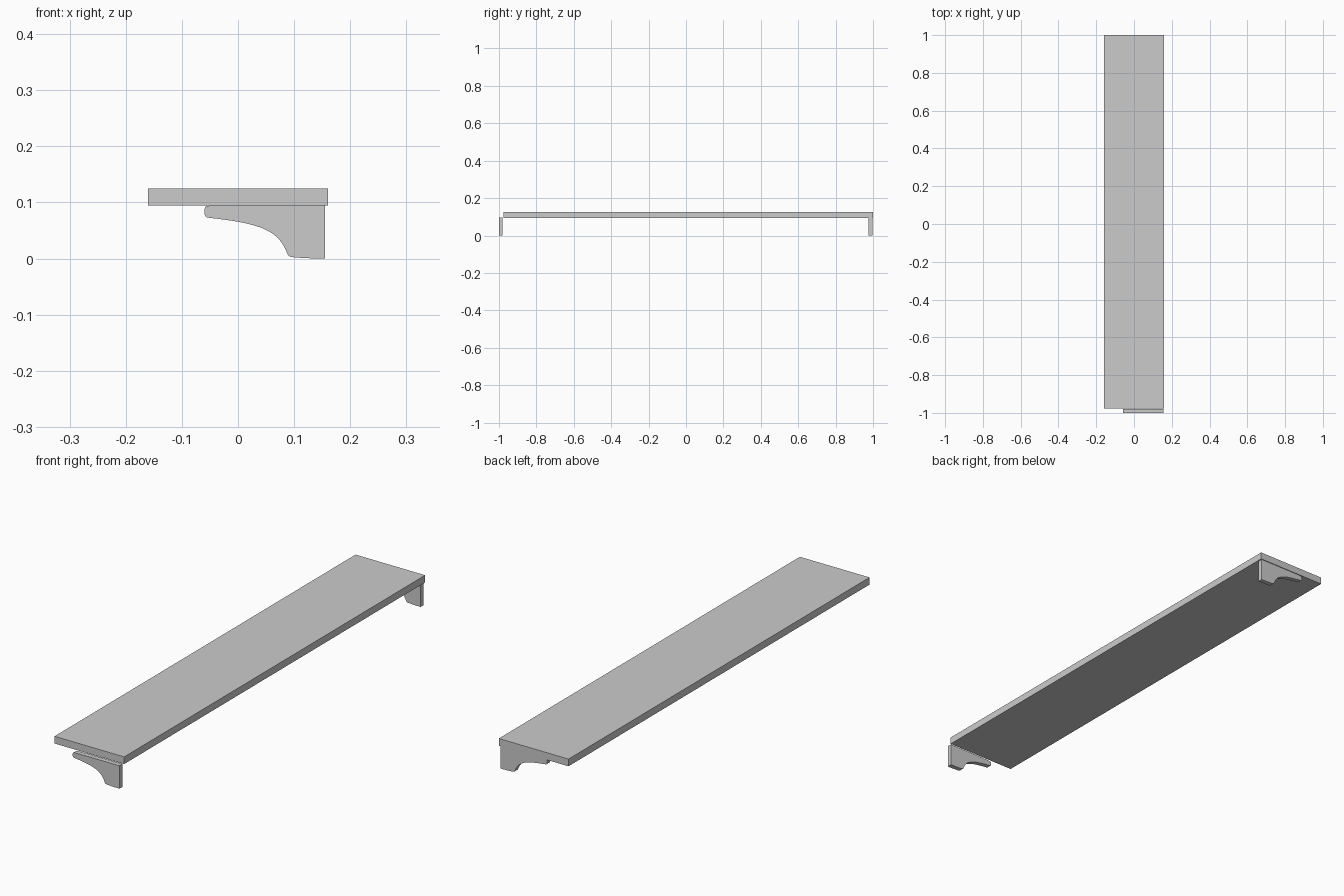
import bpy, bmesh, math
from mathutils import Vector
from mathutils.geometry import interpolate_bezier

if "Cube" in bpy.data.objects:
    bpy.data.objects.remove(bpy.data.objects["Cube"])


def make_object(name, bm):
    bmesh.ops.recalc_face_normals(bm, faces=bm.faces)
    mesh = bpy.data.meshes.new(name)
    bm.to_mesh(mesh)
    bm.free()
    obj = bpy.data.objects.new(name, mesh)
    bpy.context.collection.objects.link(obj)
    return obj


def box(name, lo, hi):
    bm = bmesh.new()
    bmesh.ops.create_cube(bm, size=1)
    for v in bm.verts:
        v.co = [l + (c + 0.5) * (h - l) for c, l, h in zip(v.co, lo, hi)]
    return make_object(name, bm)


# Bracket outline in x, z: rounded tip, swept underside, rounded toe
CURVES = [
    ((-0.053, 0.094), (-0.057, 0.094), (-0.0595, 0.092), (-0.0595, 0.088), 4),
    ((-0.0595, 0.079), (-0.0595, 0.075), (-0.057, 0.073), (-0.051, 0.0725), 4),
    ((-0.051, 0.0725), (0.035, 0.063), (0.070, 0.052), (0.086, 0.013), 16),
    ((0.086, 0.013), (0.089, 0.005), (0.090, 0.003), (0.100, 0.002), 5),
]


def bracket(name, y0, y1):
    pts = [(0.155, 0.0955), (0.0, 0.0952)]
    for a, b, c, d, n in CURVES:
        for p in interpolate_bezier(*(Vector((*q, 0)) for q in (a, b, c, d)), n):
            if (Vector(pts[-1]) - p.xy).length > 1e-5:
                pts.append((p.x, p.y))
    pts += [(0.125, 0.0005), (0.155, 0.0)]
    bm = bmesh.new()
    face = bm.faces.new([bm.verts.new((x, y0, z)) for x, z in pts])
    ext = bmesh.ops.extrude_face_region(bm, geom=[face], use_keep_orig=True)
    moved = [g for g in ext["geom"] if isinstance(g, bmesh.types.BMVert)]
    bmesh.ops.translate(bm, verts=moved, vec=(0, y1 - y0, 0))
    obj = make_object(name, bm)
    bpy.context.view_layer.objects.active = obj
    obj.select_set(True)
    bpy.ops.object.shade_smooth_by_angle(angle=math.radians(35))
    obj.select_set(False)


# Long plank, offset slightly towards the back
box("shelf_board", (-0.16, -0.976, 0.0945), (0.16, 1.0, 0.1245))

# Supporting brackets at both ends
bracket("front_bracket", -1.0, -0.98)
bracket("back_bracket", 0.977, 0.997)
